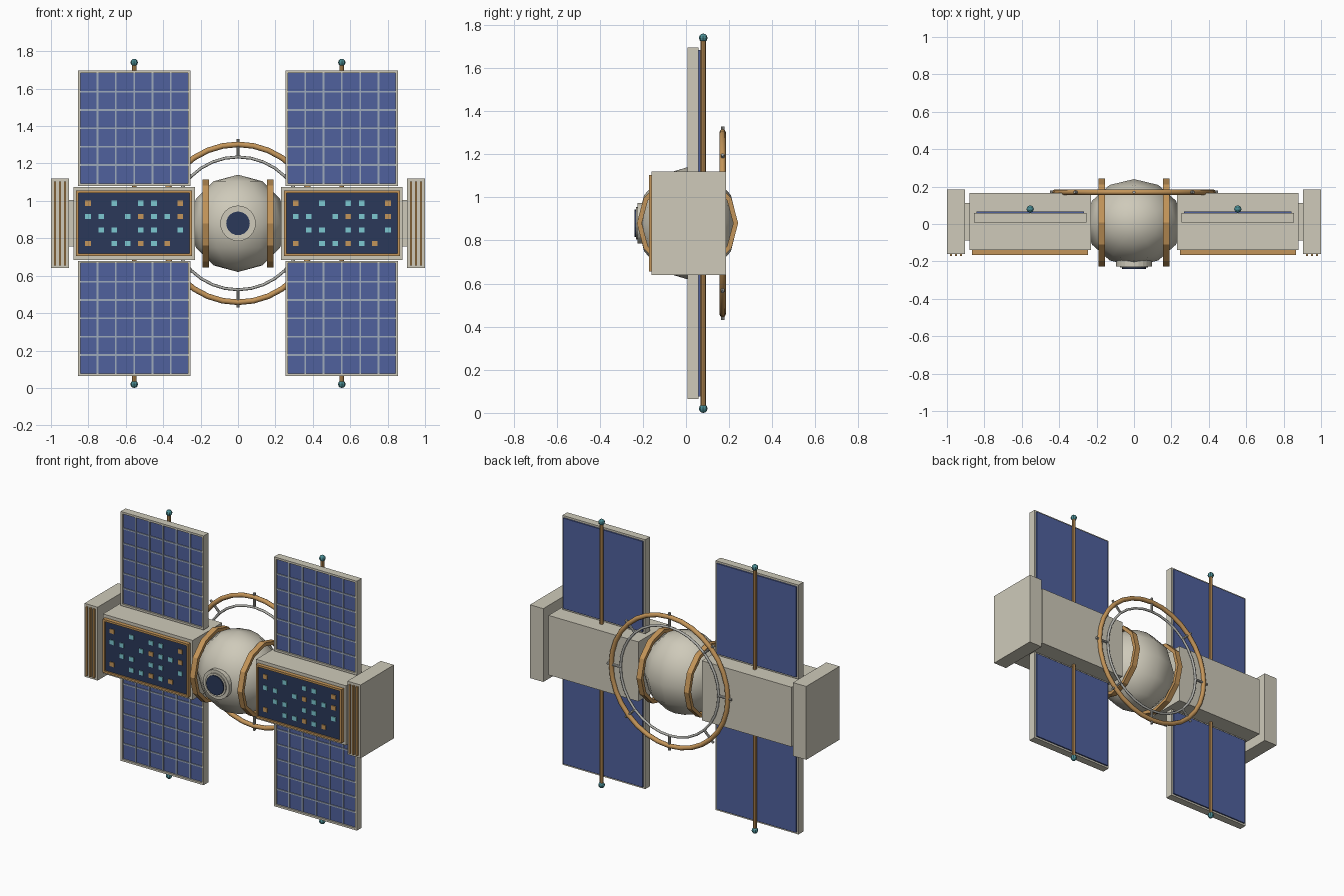
import bpy, bmesh, math
from mathutils import Vector

cube = bpy.data.objects.get("Cube")
if cube:
    bpy.data.objects.remove(cube, do_unlink=True)

MID = 0.88   # height of the station's axis
CORE_Y = 0.007


def material(name, r, g, b):
    m = bpy.data.materials.new(name)
    m.use_nodes = True
    m.diffuse_color = (r, g, b, 1)
    node = next(n for n in m.node_tree.nodes if n.type == "BSDF_PRINCIPLED")
    node.inputs["Base Color"].default_value = (r, g, b, 1)
    node.inputs["Roughness"].default_value = 0.6
    return m


CREAM = material("cream hull", 0.62, 0.59, 0.49)
GOLD = material("gold trim", 0.55, 0.30, 0.10)
NAVY = material("navy glass", 0.024, 0.04, 0.10)
BLUE = material("solar blue", 0.08, 0.12, 0.34)
GRID = material("grid grey blue", 0.34, 0.40, 0.50)
SILVER = material("silver strut", 0.45, 0.45, 0.42)
CYAN = material("cyan light", 0.20, 0.58, 0.64)
TEAL = material("teal beacon", 0.07, 0.27, 0.30)


def finish(name, bm, *mats, smooth=False):
    bmesh.ops.recalc_face_normals(bm, faces=bm.faces)
    mesh = bpy.data.meshes.new(name)
    bm.to_mesh(mesh)
    bm.free()
    for m in mats:
        mesh.materials.append(m)
    for p in mesh.polygons:
        p.use_smooth = smooth
    obj = bpy.data.objects.new(name, mesh)
    bpy.context.collection.objects.link(obj)
    return obj


def add_box(bm, centre, size, index=0):
    verts = bmesh.ops.create_cube(bm, size=1)["verts"]
    for v in verts:
        v.co = Vector(a * s + c for a, s, c in zip(v.co, size, centre))
    for f in {f for v in verts for f in v.link_faces}:
        f.material_index = index


def box(name, centre, size, mat):
    bm = bmesh.new()
    add_box(bm, centre, size)
    return finish(name, bm, mat)


def frame(name, centre, size, width, mat):
    """Rectangular frame in the XZ plane."""
    (x, y, z), (sx, sy, sz) = centre, size
    bm = bmesh.new()
    for s in (-1, 1):
        add_box(bm, (x, y, z + s * (sz - width) / 2), (sx, sy, width))
        add_box(bm, (x + s * (sx - width) / 2, y, z), (width, sy, sz - 2 * width))
    return finish(name, bm, mat)


def add_rod(bm, a, b, radius, sides):
    a, b = Vector(a), Vector(b)
    out = bmesh.ops.create_cone(bm, cap_ends=True, segments=sides, radius1=radius,
                                radius2=radius, depth=(b - a).length)
    turn = (b - a).to_track_quat("Z", "Y")
    for v in out["verts"]:
        v.co = turn @ v.co + (a + b) / 2


def rod(name, a, b, radius, sides, mat):
    bm = bmesh.new()
    add_rod(bm, a, b, radius, sides)
    return finish(name, bm, mat)


def ring(name, section, steps, place, mat, smooth=False):
    """Sweep a closed (radius, offset) section around a circle."""
    bm = bmesh.new()
    loops = []
    for i in range(steps):
        a = math.tau * i / steps
        loops.append([bm.verts.new(place(r * math.cos(a), r * math.sin(a), o))
                      for r, o in section])
    n = len(section)
    for i in range(steps):
        p, q = loops[i], loops[(i + 1) % steps]
        for j in range(n):
            k = (j + 1) % n
            bm.faces.new((p[j], p[k], q[k], q[j]))
    return finish(name, bm, mat, smooth=smooth)


def ball(name, centre, scale, u, v, mat, smooth):
    bm = bmesh.new()
    bmesh.ops.create_uvsphere(bm, u_segments=u, v_segments=v, radius=1)
    for w in bm.verts:
        w.co = Vector(a * s + c for a, s, c in zip(w.co, scale, centre))
    return finish(name, bm, mat, smooth=smooth)


# Central core with docking port
ball("core", (0, CORE_Y, MID), (0.26, 0.233, 0.26), 12, 6, CREAM, True)
rod("port_collar", (0, -0.17, MID), (0, -0.226, MID), 0.095, 24, CREAM)
rod("port_rim", (0, -0.22, MID), (0, -0.233, MID), 0.075, 24, CREAM)
rod("port_window", (0, -0.225, MID), (0, -0.24, MID), 0.063, 24, NAVY)

# Docking ring behind the core
for name, radius, tube, mat in (("outer_ring", 0.422, 0.015, GOLD),
                                ("inner_ring", 0.355, 0.008, SILVER)):
    section = [(radius + tube * math.cos(math.tau * k / 8), tube * math.sin(math.tau * k / 8))
               for k in range(8)]
    ring(name, section, 32, lambda u, v, o: (u, 0.17 + o, MID + v), mat, True)
bm = bmesh.new()
for k in range(8):
    d = Vector((math.cos(math.tau * k / 8), 0, math.sin(math.tau * k / 8)))
    hub = Vector((0, 0.17, MID))
    add_rod(bm, hub + d * 0.35, hub + d * 0.45, 0.008, 8)
finish("ring_spokes", bm, SILVER)

# Window lights: A amber, C cyan
LIGHTS = ("A.C.CC.A", "CC.CACCA", ".CC.CC.C", "A.CCACA.")

for side, s in (("left", 1), ("right", -1)):
    cx = s * 0.555

    # Band around the core
    band = [(0.212, -0.018), (0.235, -0.018), (0.235, 0.018), (0.212, 0.018)]
    ring(side + "_core_band", band, 12,
         lambda u, v, o: (s * 0.172 + o, CORE_Y + u, MID + v), GOLD)

    # Habitat module with framed window wall
    box(side + "_module", (cx, 0.0125, MID), (0.65, 0.305, 0.39), CREAM)
    frame(side + "_window_frame", (cx, -0.152, MID), (0.62, 0.026, 0.35), 0.013, GOLD)
    box(side + "_window_wall", (cx, -0.146, MID), (0.6, 0.018, 0.328), NAVY)
    bm = bmesh.new()
    for r, row in enumerate(LIGHTS):
        for c, lit in enumerate(row):
            if lit != ".":
                spot = (cx + (c - 3.5) * 0.0705, -0.156, MID + (1.5 - r) * 0.072)
                add_box(bm, spot, (0.03, 0.008, 0.028), "CA".index(lit))
    finish(side + "_window_lights", bm, CYAN, GOLD)

    # End cap with vent slats
    box(side + "_cap_joint", (s * 0.89, 0.0125, MID), (0.04, 0.2, 0.25), CREAM)
    box(side + "_end_cap", (s * 0.952, 0.0125, MID), (0.096, 0.345, 0.48), CREAM)
    bm = bmesh.new()
    for k in (-1, 0, 1):
        add_box(bm, (s * 0.952 + k * 0.026, -0.164, MID), (0.011, 0.016, 0.45))
    finish(side + "_vent_slats", bm, GOLD)

    # Solar wings above and below
    for level, t in (("upper", 1), ("lower", -1)):
        name = side + "_" + level
        cz = MID + t * 0.508
        w, h = 0.6, 0.616
        frame(name + "_panel_frame", (cx, 0.033, cz), (w, 0.05, h), 0.013, CREAM)
        box(name + "_panel", (cx, 0.043, cz), (w - 0.024, 0.048, h - 0.024), BLUE)
        bm = bmesh.new()
        for k in range(-2, 3):
            add_box(bm, (cx + k * 0.098, 0.017, cz), (0.009, 0.008, h - 0.026))
            add_box(bm, (cx, 0.0175, cz + k * 0.098), (w - 0.026, 0.007, 0.009))
        finish(name + "_panel_grid", bm, GRID)
        rod(name + "_mast", (cx, 0.08, MID + t * 0.18), (cx, 0.08, MID + t * 0.85),
            0.012, 8, GOLD)
        ball(name + "_beacon", (cx, 0.08, MID + t * 0.86), (0.02,) * 3, 8, 6, TEAL, False)
